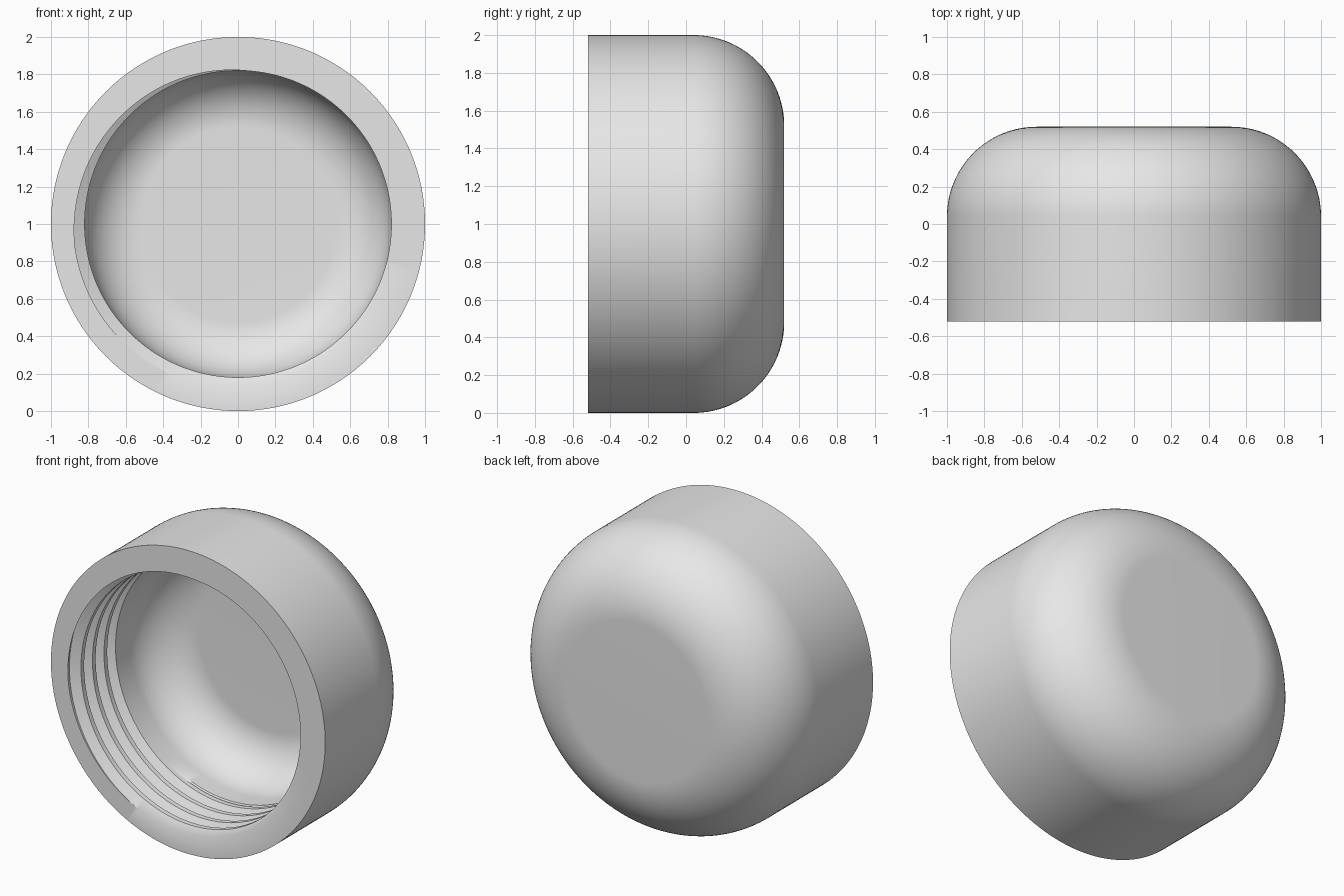
import bpy, bmesh
from math import sin, cos, pi

# Remove the default cube
cube = bpy.data.objects.get("Cube")
if cube:
    bpy.data.objects.remove(cube)

SEGMENTS = 192
FRONT, BACK, FLOOR = -0.52, 0.52, 0.34
OUTER, CREST, ROOT = 1.0, 0.82, 0.88
PITCH, THREAD_END = 0.12, 0.43
CREST_HALF, FLANK = 0.0165, 0.034


def arc(flat_radius, radius, top, steps=32):
    """Rounded corner from the flat end to the straight wall, as (r, y)."""
    return [(flat_radius + radius * sin(i / steps * pi / 2),
             top - radius + radius * cos(i / steps * pi / 2))
            for i in range(steps + 1)]


def thread_radius(depth, turn):
    """Bore radius of the helical thread at a depth behind the rim."""
    phase = (depth + PITCH * turn - 0.012 + PITCH / 2) % PITCH - PITCH / 2
    rise = (abs(phase) - CREST_HALF) / FLANK
    return CREST + (ROOT - CREST) * min(1, max(0, rise))


# Helical rows that follow the crest and root edges of the thread
rows = [0.012 + PITCH * k + edge
        for k in range(-1, 7)
        for edge in (-CREST_HALF - FLANK, -CREST_HALF,
                     CREST_HALF, CREST_HALF + FLANK)]


def section(turn):
    """Complete wall profile at one angle: outside, rim, thread, inside."""
    points = [(0, BACK)] + arc(0.52, 0.48, BACK) + [(OUTER, FRONT)]
    for row in rows:
        depth = min(THREAD_END, max(0, row - PITCH * turn))
        points.append((thread_radius(depth, turn), FRONT + depth))
    points.append((CREST, FRONT + THREAD_END + 0.012))
    return points + arc(0.52, 0.3, FLOOR)[::-1] + [(0, FLOOR)]


# Sweep the profile round the y axis
bm = bmesh.new()
columns = []
for i in range(SEGMENTS + 1):
    turn = i / SEGMENTS
    a = turn * 2 * pi
    columns.append([bm.verts.new((r * cos(a), y, 1 + r * sin(a)))
                    for r, y in section(turn)])
for c, d in zip(columns, columns[1:]):
    for j in range(len(c) - 1):
        bm.faces.new((c[j], c[j + 1], d[j + 1], d[j]))
bmesh.ops.remove_doubles(bm, verts=bm.verts, dist=1e-5)
bmesh.ops.recalc_face_normals(bm, faces=bm.faces)

mesh = bpy.data.meshes.new("threaded_cap")
bm.to_mesh(mesh)
bm.free()
cap = bpy.data.objects.new("threaded_cap", mesh)
bpy.context.collection.objects.link(cap)

# Plain light grey material
grey = bpy.data.materials.new("light_grey")
grey.use_nodes = True
colour = (0.8, 0.8, 0.8, 1)
grey.diffuse_color = colour
for node in grey.node_tree.nodes:
    if node.type == 'BSDF_PRINCIPLED':
        node.inputs["Base Color"].default_value = colour
mesh.materials.append(grey)

# Smooth walls with crisp rim and thread edges
for o in bpy.context.selected_objects:
    o.select_set(False)
cap.select_set(True)
bpy.context.view_layer.objects.active = cap
bpy.ops.object.shade_smooth_by_angle(angle=pi / 6)
